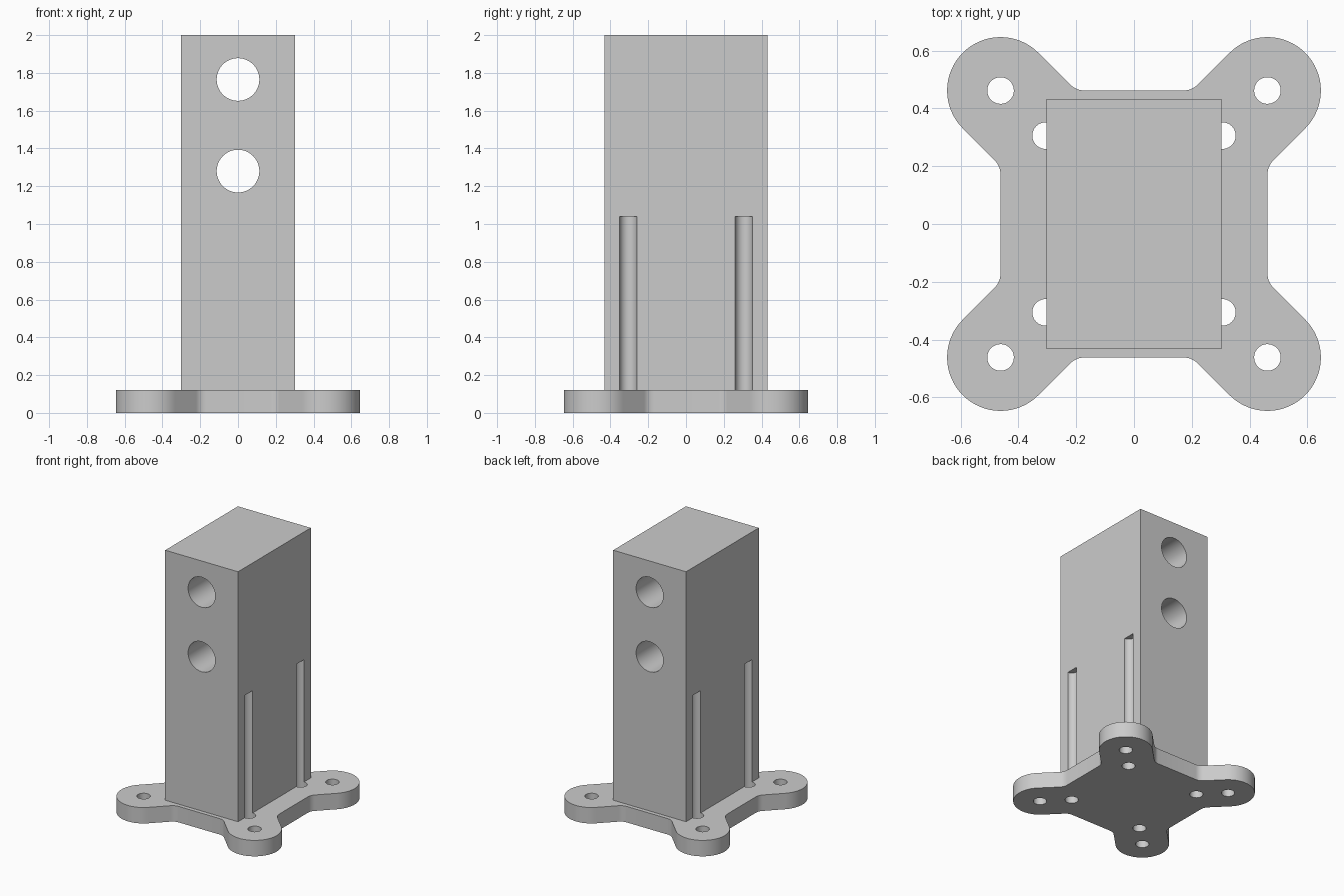
import bpy, bmesh, math
from mathutils import Vector

SPREAD = 0.462      # half side of the plate and centre of each foot
FOOT_R = 0.185
PLATE_H = 0.12
PIN = 0.306         # centre of the bolt channels
BOLT_R = 0.046

cube = bpy.data.objects.get("Cube")
if cube:
    bpy.data.objects.remove(cube)

grey = bpy.data.materials.new("light grey")
grey.use_nodes = True
colour = (0.6, 0.6, 0.6, 1)
grey.diffuse_color = colour
grey.node_tree.nodes["Principled BSDF"].inputs["Base Color"].default_value = colour


def add_object(name, bm):
    bmesh.ops.recalc_face_normals(bm, faces=bm.faces)
    mesh = bpy.data.meshes.new(name)
    bm.to_mesh(mesh)
    bm.free()
    mesh.materials.append(grey)
    obj = bpy.data.objects.new(name, mesh)
    bpy.context.collection.objects.link(obj)
    return obj


def cylinder(name, radius, start, end):
    start, end = Vector(start), Vector(end)
    axis = end - start
    bpy.ops.mesh.primitive_cylinder_add(
        vertices=48, radius=radius, depth=axis.length, location=(start + end) / 2,
        rotation=axis.to_track_quat("Z", "Y").to_euler())
    obj = bpy.context.object
    obj.name = name
    obj.data.materials.append(grey)
    return obj


def cut(target, cutters):
    for cutter in cutters:
        mod = target.modifiers.new("cut", "BOOLEAN")
        mod.operation = "DIFFERENCE"
        mod.solver = "EXACT"
        mod.object = cutter
        bpy.context.view_layer.objects.active = target
        bpy.ops.object.modifier_apply(modifier=mod.name)


def arc(cx, cy, radius, a0, a1, steps):
    for i in range(steps + 1):
        a = math.radians(a0 + (a1 - a0) * i / steps)
        yield Vector((cx + radius * math.cos(a), cy + radius * math.sin(a), 0))


# Quarter outline: fillet, round foot, fillet; turned four times
trim = 0.03
fillet_r = trim / math.tan(math.radians(22.5))
bend = SPREAD - FOOT_R * math.sqrt(2)
quarter = list(arc(SPREAD + fillet_r, bend - trim, fillet_r, 180, 135, 6))
quarter += arc(SPREAD, SPREAD, FOOT_R, -45, 135, 32)
quarter += arc(bend - trim, SPREAD + fillet_r, fillet_r, -45, -90, 6)

# Base plate
bm = bmesh.new()
outline = []
for turn in range(4):
    for p in quarter:
        q = p.copy()
        for _ in range(turn):
            q = Vector((-q.y, q.x, 0))
        outline.append(bm.verts.new(q))
face = bm.faces.new(outline)
extruded = bmesh.ops.extrude_face_region(bm, geom=[face])
bmesh.ops.translate(bm, vec=(0, 0, PLATE_H),
                    verts=[g for g in extruded["geom"] if isinstance(g, bmesh.types.BMVert)])
plate = add_object("base_plate", bm)

# Upright block
bm = bmesh.new()
bmesh.ops.create_cube(bm, size=1)
bmesh.ops.scale(bm, vec=(0.606, 0.864, 2 - PLATE_H), verts=bm.verts)
bmesh.ops.translate(bm, vec=(0, 0, 1 + PLATE_H / 2), verts=bm.verts)
block = add_object("upright_block", bm)

# Cutters: foot holes, blind bolt channels and cross holes
corners = [(x, y) for x in (-1, 1) for y in (-1, 1)]
foot_holes = [cylinder("foot_hole", BOLT_R, (x * SPREAD, y * SPREAD, -0.1),
                       (x * SPREAD, y * SPREAD, 0.3)) for x, y in corners]
channels = [cylinder("bolt_channel", BOLT_R, (x * PIN, y * PIN, -0.1),
                     (x * PIN, y * PIN, 1.04)) for x, y in corners]
cross_holes = [cylinder("cross_hole", 0.113, (0, -0.6, z), (0, 0.6, z))
               for z in (1.28, 1.765)]

cut(plate, foot_holes + channels)
cut(block, channels + cross_holes)
for helper in foot_holes + channels + cross_holes:
    bpy.data.objects.remove(helper)

# Smooth the round walls and keep the edges sharp
bpy.ops.object.select_all(action="DESELECT")
for obj in (plate, block):
    obj.select_set(True)
bpy.context.view_layer.objects.active = block
bpy.ops.object.shade_smooth_by_angle(angle=math.radians(30))
